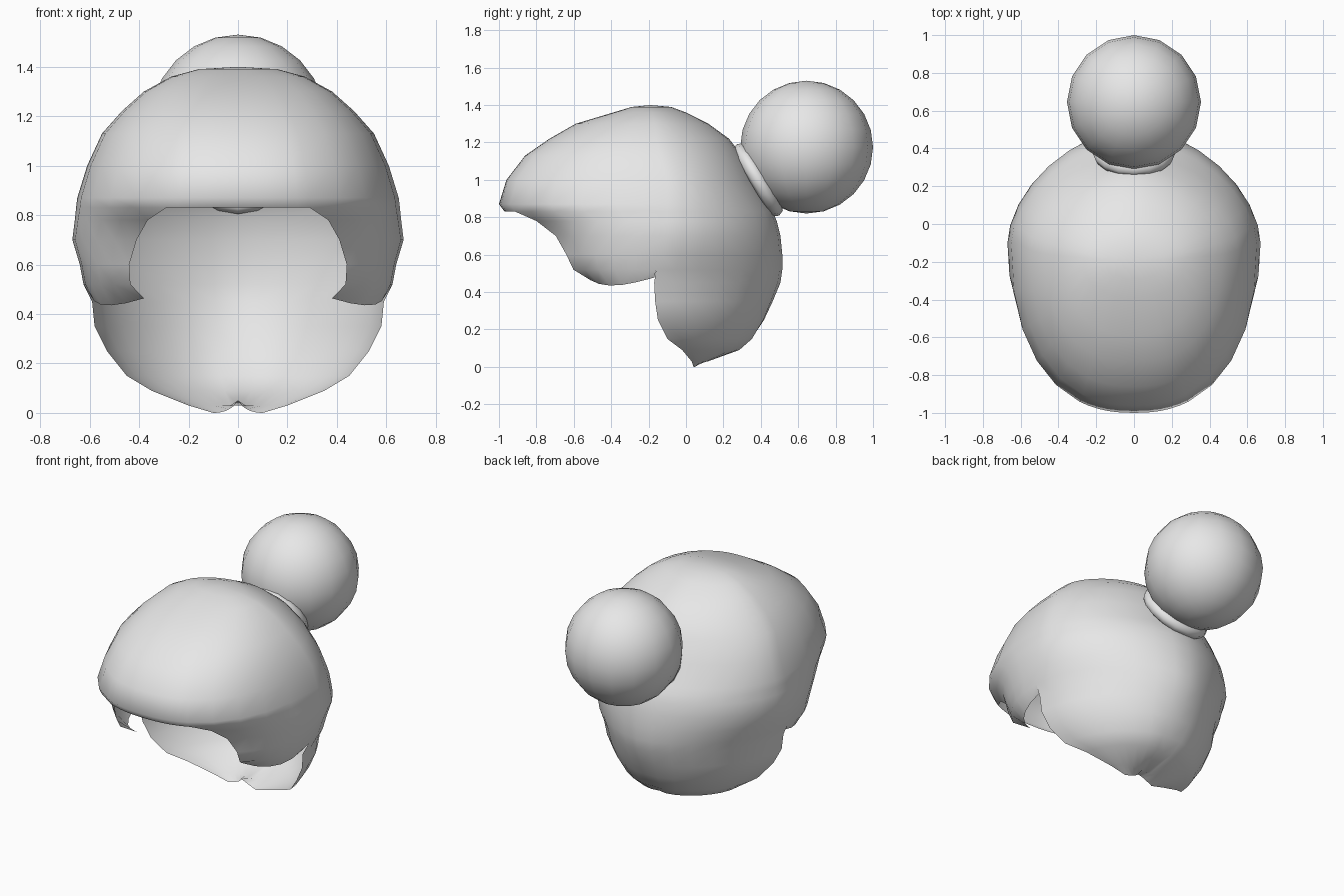
import bpy, bmesh, math
from mathutils import Vector

if "Cube" in bpy.data.objects:
    bpy.data.objects.remove(bpy.data.objects["Cube"])

mat = bpy.data.materials.new("hair grey")
mat.diffuse_color = (0.8, 0.8, 0.8, 1)
mat.use_nodes = True
mat.node_tree.nodes["Principled BSDF"].inputs["Base Color"].default_value = mat.diffuse_color


def finish(ob):
    """Give a part its material and smooth shading."""
    ob.data.materials.clear()
    ob.data.materials.append(mat)
    for p in ob.data.polygons:
        p.use_smooth = True


# Horizontal sections of the hair: height, half width, widest y, front y, back y
ROWS = [
    (1.40, 0.00, -.19, -.19, -.19), (1.39, 0.16, -.19, -.29, -.08),
    (1.36, 0.27, -.18, -.39, .00), (1.30, 0.38, -.17, -.59, .12),
    (1.22, 0.47, -.16, -.73, .23), (1.13, 0.55, -.14, -.86, .30),
    (1.00, 0.61, -.10, -.96, .37), (0.87, 0.65, -.10, -1.0, .44),
    (0.83, 0.655, -.10, -.97, .465), (0.78, 0.66, -.10, -.89, .485),
    (0.70, 0.67, -.10, -.80, .505), (0.60, 0.64, -.13, -.77, .515),
    (0.52, 0.625, -.16, -.72, .515), (0.45, 0.59, -.17, -.58, .505),
    (0.35, 0.58, -.165, 0, .47), (0.25, 0.53, -.15, 0, .43),
    (0.15, 0.45, -.10, 0, .37), (0.09, 0.35, -.02, 0, .30),
    (0.03, 0.20, .03, 0, .13), (0.00, 0.10, .04, 0, .06),
]
# Inner edge of the side lock at the rows below the fringe
LOCK_X = {0.83: .29, 0.78: .365, 0.70: .41, 0.60: .44, 0.52: .435, 0.45: .38}
FRINGE, LOCK_END = 8, 13
N_FRONT, N_BACK = 2.35, 1.75
LOCK, FOREHEAD, BACK = 5, 5, 8


def section_point(w, yc, y_end, n, a):
    """Point on a quarter superellipse; a runs from the side to the middle."""
    c, s = max(math.cos(a), 0), max(math.sin(a), 0)
    if c < 1e-6:
        c = 0
    return w * c ** (2 / n), yc + (y_end - yc) * s ** (2 / n)


def grid_faces(bm, grid, last_row):
    for r in range(len(grid) - 1):
        for c in range(len(grid[r]) - 1):
            if last_row(c) > r and c + 1 < len(grid[r + 1]):
                bm.faces.new((grid[r][c], grid[r][c + 1],
                              grid[r + 1][c + 1], grid[r + 1][c]))


# Hair cap: open shell, right half mirrored
bm = bmesh.new()
front, back = [], []
for i, (z, w, yc, f, b) in enumerate(ROWS):
    # back quarter, with a small parting at the nape
    row = []
    for k in range(BACK + 1):
        t = k / BACK
        x, y = section_point(w, yc, b, N_BACK, t * math.pi / 2)
        low = max(0, 1 - z / .45)
        y -= .03 * low * t ** 8
        lift = .05 * t ** 4 if z == 0 else 0
        row.append(bm.verts.new((x, y, z + lift)))
    back.append(row)
    # front quarter: side lock columns, then fringe columns
    if i <= LOCK_END:
        x_in = LOCK_X.get(z, LOCK_X[0.83] * w / 0.655)
        a_in = math.acos((x_in / w) ** (N_FRONT / 2)) if w else 1.2
        angles = [a_in * k / LOCK for k in range(LOCK + 1)]
        if i <= FRINGE:
            angles += [a_in + (math.pi / 2 - a_in) * k / FOREHEAD
                       for k in range(1, FOREHEAD + 1)]
        row = []
        for k, a in enumerate(angles):
            x, y = section_point(w, yc, f, N_FRONT, a)
            # lock tip: lowest in the middle, raised at both ends
            dz = .035 * (abs(k / LOCK - .55) * 2) ** 2 - .015 if i == LOCK_END else 0
            row.append(bm.verts.new((x, y, z + dz)))
        front.append(row)

grid_faces(bm, back, lambda c: len(ROWS))
grid_faces(bm, front, lambda c: LOCK_END if c < LOCK else FRINGE)
bmesh.ops.remove_doubles(bm, verts=bm.verts, dist=0.002)
# mirrored half
geo = bm.verts[:] + bm.edges[:] + bm.faces[:]
dup = bmesh.ops.duplicate(bm, geom=geo)["geom"]
for v in dup:
    if isinstance(v, bmesh.types.BMVert):
        v.co.x = -v.co.x
bmesh.ops.remove_doubles(bm, verts=bm.verts, dist=0.002)
bmesh.ops.recalc_face_normals(bm, faces=bm.faces)
# make the normals point outward
top = max(bm.faces, key=lambda fc: fc.calc_center_median().z)
if top.normal.z < 0:
    bmesh.ops.reverse_faces(bm, faces=bm.faces)
me = bpy.data.meshes.new("hair_cap")
bm.to_mesh(me)
bm.free()
cap = bpy.data.objects.new("hair_cap", me)
bpy.context.collection.objects.link(cap)
finish(cap)

# Bun
bpy.ops.mesh.primitive_uv_sphere_add(segments=16, ring_count=12, radius=.355,
                                     location=(0, .645, 1.175))
bun = bpy.context.object
bun.name = "bun"
finish(bun)

# Hair tie between cap and bun
tilt = Vector((0, .86, .51)).to_track_quat('Z', 'Y').to_euler()
bpy.ops.mesh.primitive_torus_add(major_segments=16, minor_segments=8,
                                 major_radius=.18, minor_radius=.042,
                                 location=(0, .385, 1.0), rotation=tilt)
tie = bpy.context.object
tie.name = "hair_tie"
finish(tie)
